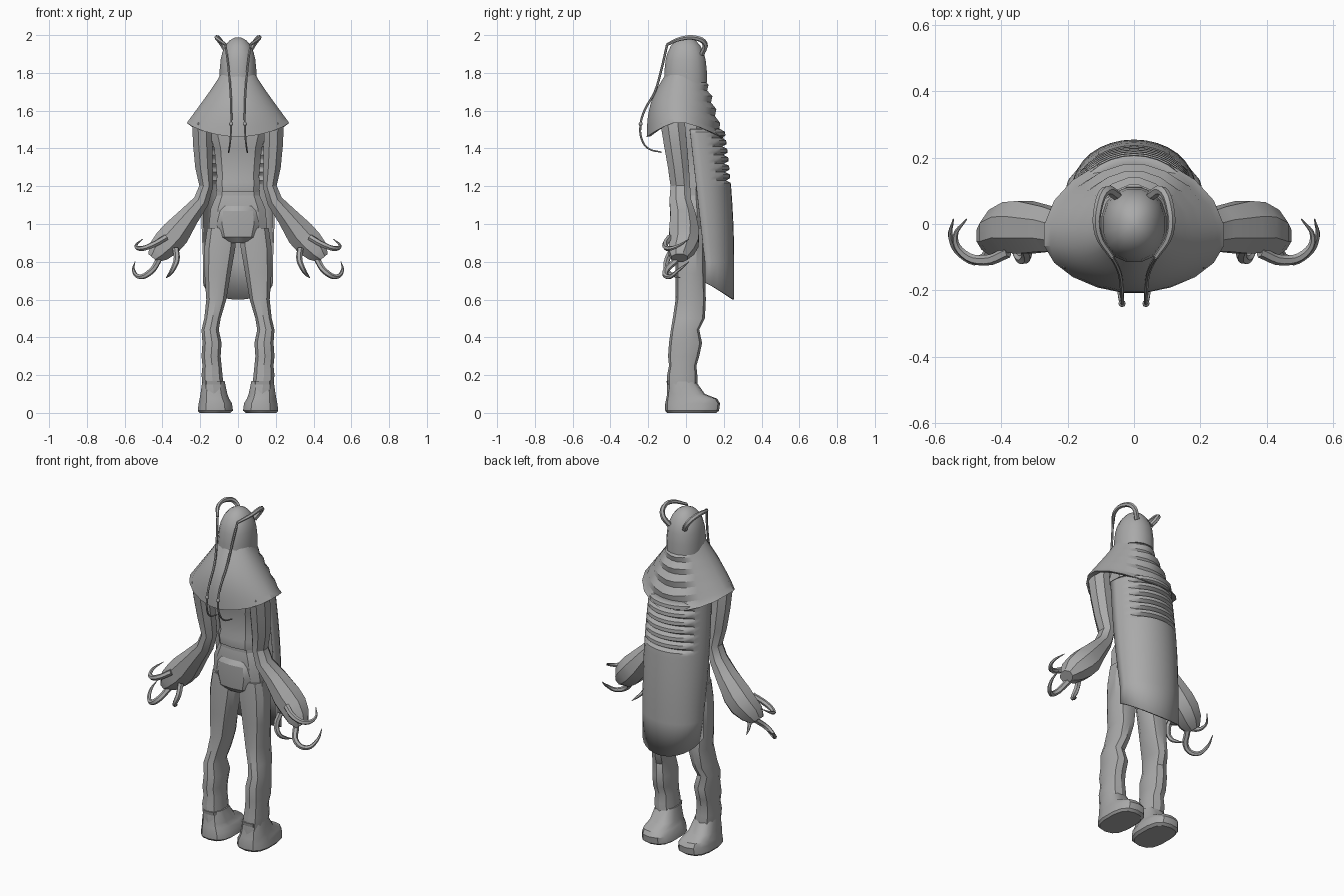
import bpy, bmesh
from math import sin, cos, pi, radians
from mathutils import Vector

cube = bpy.data.objects.get("Cube")
if cube:
    bpy.data.objects.remove(cube)

grey = bpy.data.materials.new("plain grey")
grey.use_nodes = True
grey.diffuse_color = (0.4, 0.4, 0.4, 1)
grey.node_tree.nodes["Principled BSDF"].inputs["Base Color"].default_value = grey.diffuse_color


def finish(ob, angle=32):
    bpy.ops.object.select_all(action='DESELECT')
    ob.select_set(True)
    bpy.context.view_layer.objects.active = ob
    bpy.ops.object.shade_smooth_by_angle(angle=radians(angle))


def skin(name, rings, closed=True, caps=True):
    """Join rings of points into one surface."""
    bm = bmesh.new()
    loops = [[bm.verts.new(point) for point in ring] for ring in rings]
    count = len(loops[0])
    for lower, upper in zip(loops, loops[1:]):
        for i in range(count if closed else count - 1):
            j = (i + 1) % count
            bm.faces.new((lower[i], lower[j], upper[j], upper[i]))
    if caps:
        bm.faces.new(loops[0])
        bm.faces.new(loops[-1])
    bmesh.ops.recalc_face_normals(bm, faces=bm.faces)
    mesh = bpy.data.meshes.new(name)
    bm.to_mesh(mesh)
    bm.free()
    mesh.materials.append(grey)
    ob = bpy.data.objects.new(name, mesh)
    bpy.context.collection.objects.link(ob)
    finish(ob)
    return ob


def power(value, exponent):
    return abs(value) ** exponent * (1 if value >= 0 else -1)


def angles(count):
    return [2 * pi * (i + 0.5) / count for i in range(count)]


def column(name, rows, side=1, count=10, square=0.75):
    """Level rings; each row is z, x low, x high, y front, y back."""
    rings = []
    for z, left, right, front, back in rows:
        rings.append([(side * ((left + right) + (right - left) * power(cos(a), square)) / 2,
                       ((front + back) + (back - front) * power(sin(a), square)) / 2, z)
                      for a in angles(count)])
    return skin(name, rings)


def trunk(name, rows):
    """Centred column; each row is z, half width, front depth, back depth."""
    return column(name, [(z, -w, w, -front, back) for z, w, front, back in rows], square=.65)


def limb(name, rows, side):
    """Rings square to a path; each row is x, y, z, half width, half depth."""
    rings = []
    for i, (x, y, z, width, depth) in enumerate(rows):
        before, after = rows[max(i - 1, 0)], rows[min(i + 1, len(rows) - 1)]
        across = Vector((after[2] - before[2], 0, before[0] - after[0])).normalized()
        ring = []
        for a in angles(8):
            point = Vector((x, y, z)) + across * width * cos(a)
            ring.append((side * point.x, point.y + depth * sin(a), point.z))
        rings.append(ring)
    skin(name, rings)


def strand(name, points, side, thick, thin):
    """Curved tube tapering from thick to thin."""
    curve = bpy.data.curves.new(name, 'CURVE')
    curve.dimensions = '3D'
    curve.bevel_depth = thick
    curve.bevel_resolution = 1
    curve.resolution_u = 4
    curve.use_fill_caps = True
    spline = curve.splines.new('BEZIER')
    last = len(points) - 1
    spline.bezier_points.add(last)
    for i, (knot, (x, y, z)) in enumerate(zip(spline.bezier_points, points)):
        knot.co = (side * x, y, z)
        knot.radius = 1 + (thin / thick - 1) * (i / last) ** 2
        knot.handle_left_type = knot.handle_right_type = 'AUTO'
    curve.materials.append(grey)
    ob = bpy.data.objects.new(name, curve)
    bpy.context.collection.objects.link(ob)
    bpy.ops.object.select_all(action='DESELECT')
    ob.select_set(True)
    bpy.context.view_layer.objects.active = ob
    bpy.ops.object.convert(target='MESH')
    finish(bpy.context.object, 45)


# Domed head
dome = []
for t in (0, .25, .5, .65, .8, .92, .99):
    r = .1 * (1 - t ** 3) ** .5
    dome.append((1.75 + .24 * t, -r, r, -1.17 * r, 1.13 * r))
column("head", dome, count=16, square=.9)

# Shoulder mantle: folded at the nape, hem dips at the front and back
mantle = []
steps = 10
for k in range(steps + 2):
    t = min(k / steps, 1)
    lip = .88 if k > steps else 1
    width = (.095 + .18 * t ** 1.1) * lip
    front = (.07 + .1 * sin(t * pi / 2)) * lip
    back = .14 + .105 * t - .018 * (k % 2)
    ring = []
    for a in angles(20):
        c, s = cos(a), sin(a)
        reach, dip = (back, .09 * t ** 2) if s > 0 else (front, .08 * t ** 4)
        ring.append((width * power(c, 1.15), s * reach - .04,
                     1.79 - .25 * t - dip * abs(s) ** 1.5 + .02 * (1 - lip)))
    mantle.append(ring)
skin("shoulder_mantle", mantle, caps=False)

# Back shell: ridges along the middle, plain below, with a rounded hem
heights = [1.5 - .015 * k for k in range(22)] + [1.1, 1, .9, .8, .69]
shell = []
for k, z in enumerate(heights):
    rise = max(0, (z - .8) / .7)
    edge = .1 - .08 * rise
    back = .25 - .05 * rise ** 2
    groove = .025 if k % 3 == 0 and k < 20 else 0
    width = .18 + .01 * sin(rise * pi)
    if k == 0:
        width = .165
    ring = []
    for i in range(17):
        a = pi * (i / 16 - .5)
        reach = back - (groove if abs(a) < .8 else 0) - edge
        hem = .09 * cos(a) if z < .7 else 0
        ring.append((width * sin(a), edge + reach * max(0, cos(a)) ** .9, z - hem))
    shell.append(ring)
back_shell = skin("back_shell", shell, closed=False, caps=False)
wall = back_shell.modifiers.new("thickness", 'SOLIDIFY')
wall.thickness = .01
wall.offset = 0

# Torso, belt and hips
trunk("torso", [(1.17, .115, .06, .09), (1.22, .12, .065, .1), (1.25, .115, .055, .1),
                (1.4, .13, .075, .11), (1.5, .16, .09, .11), (1.62, .13, .08, .1)])
trunk("belt", [(1.14, .12, .05, .09), (1.18, .12, .05, .09)])
trunk("hips", [(.93, .09, .03, .09), (.98, .16, .05, .1), (1.08, .15, .06, .1), (1.15, .12, .05, .09)])
trunk("loin_pad", [(.9, .06, .045, .06), (.93, .1, .07, .06), (1, .12, .075, .06),
                   (1.07, .11, .075, .06), (1.1, .1, .055, .06)])

for side, tag in ((1, "left_"), (-1, "right_")):
    # Leg
    column(tag + "leg", [
        (.1, .07, .185, -.1, .06), (.2, .08, .195, -.1, .06), (.25, .085, .19, -.09, .055),
        (.3, .09, .195, -.095, .07), (.37, .085, .19, -.09, .085), (.44, .1, .195, -.08, .07),
        (.5, .09, .18, -.07, .1), (.6, .06, .17, -.055, .105),
        (.74, .035, .18, -.055, .1), (.88, .01, .18, -.055, .1), (.98, .01, .165, -.05, .1)], side)
    # Foot with sole, ankle band
    column(tag + "foot", [
        (0, .04, .205, -.1, .16), (.012, .025, .215, -.11, .175), (.05, .03, .21, -.11, .18),
        (.075, .045, .205, -.105, .165), (.1, .055, .2, -.1, .1), (.17, .07, .19, -.09, .05)],
        side, count=14)
    column(tag + "ankle_band", [(.15, .085, .175, -.1, .03), (.17, .085, .175, -.104, .03)],
           side, square=.4)
    # Arm and swollen hand
    limb(tag + "arm", [
        (.18, -.05, 1.6, .04, .05), (.19, -.07, 1.53, .057, .07), (.187, -.056, 1.42, .055, .066),
        (.18, -.04, 1.3, .05, .06), (.168, -.03, 1.2, .04, .056), (.195, -.03, 1.12, .045, .062),
        (.26, -.015, 1.04, .06, .073), (.33, -.01, .95, .082, .086), (.375, -.01, .9, .082, .082),
        (.42, -.025, .855, .068, .073), (.45, -.035, .82, .036, .046)], side)
    # Claws
    for name, path in (
            ("upper_claw", [(.38, -.085, .93), (.45, -.11, .89), (.515, -.09, .87),
                            (.54, -.04, .885), (.505, .015, .92)]),
            ("lower_claw", [(.42, -.05, .81), (.465, -.11, .745), (.52, -.09, .72),
                            (.553, -.04, .755), (.545, .015, .8)]),
            ("thumb_claw", [(.33, -.07, .87), (.325, -.1, .81), (.345, -.105, .76),
                            (.365, -.07, .73), (.38, -.03, .715)])):
        strand(tag + name, path, side, .017, .002)
    # Feeler: thick arched root, thin hanging thread, bead
    strand(tag + "feeler_root", [(.05, .085, 1.9), (.085, .1, 1.955), (.108, .05, 1.985),
                                 (.108, -.03, 1.98), (.066, -.1, 1.95)], side, .015, .008)
    strand(tag + "feeler_thread", [(.066, -.1, 1.95), (.05, -.13, 1.82), (.04, -.165, 1.7),
                                   (.036, -.22, 1.6), (.036, -.24, 1.53), (.04, -.235, 1.45),
                                   (.046, -.2, 1.4), (.05, -.13, 1.38)], side, .0065, .004)
    bpy.ops.mesh.primitive_uv_sphere_add(segments=8, ring_count=6, radius=.011,
                                         location=(side * .036, -.24, 1.53))
    bead = bpy.context.object
    bead.name = tag + "feeler_bead"
    bead.data.materials.append(grey)
    finish(bead, 60)
